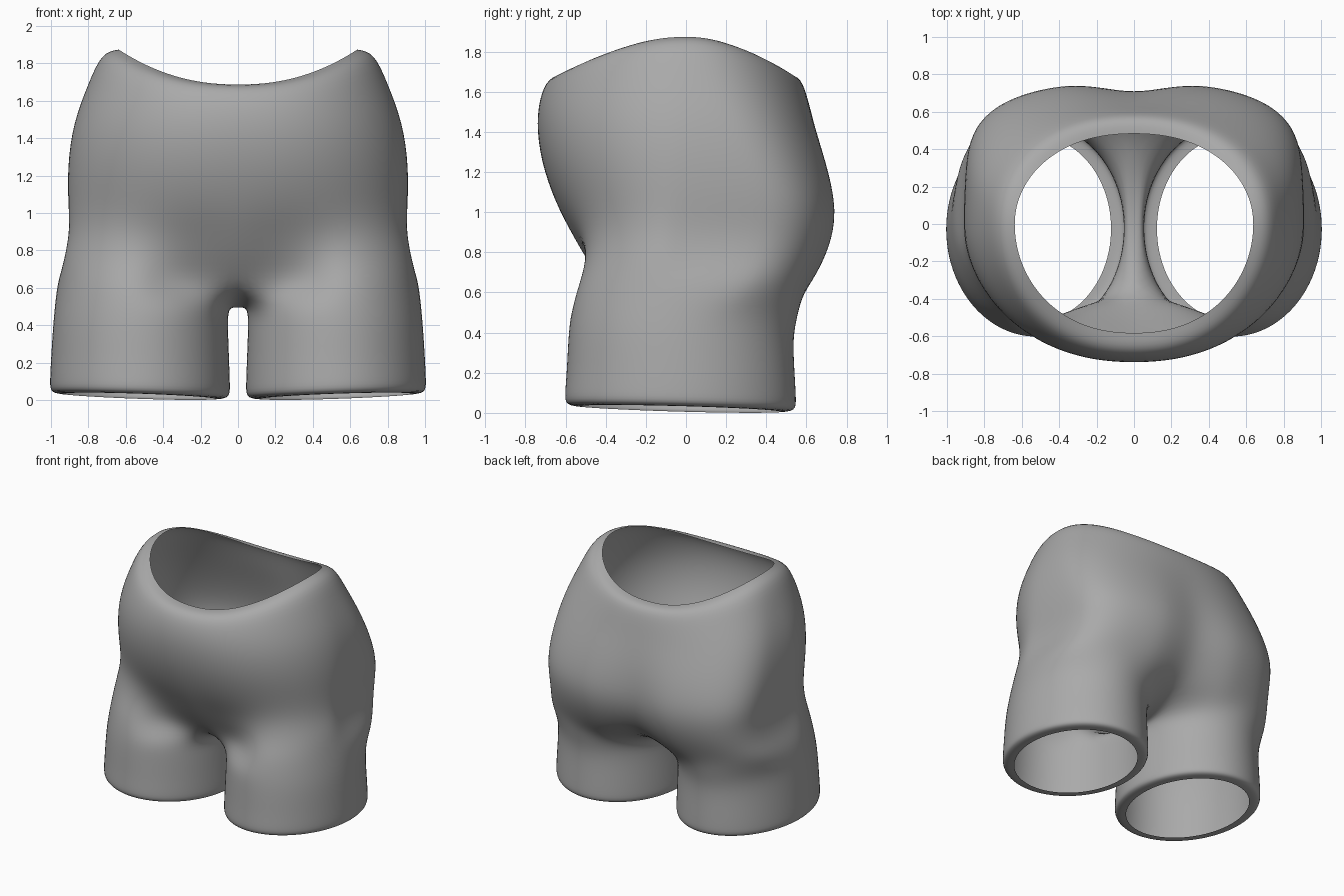
import bpy
import bmesh
from math import sin, cos, pi, exp, radians

cube = bpy.data.objects.get("Cube")
if cube:
    bpy.data.objects.remove(cube)

OUTER = 20   # segments from front centre round the hip to back centre
INNER = 4    # segments along the crotch
LOOP = OUTER + INNER

# Torso rings, top to bottom:
# height, half width, front, back, cleft, side lift, back roundness, thigh blend
TORSO = [
    (1.685, .64, .585, .485, 0, .19, 1, 0),
    (1.68, .73, .675, .565, 0, .18, .95, 0),
    (1.6, .8, .725, .6, 0, .1, .85, 0),
    (1.45, .885, .75, .645, .01, .03, .65, 0),
    (1.25, .915, .725, .72, .035, 0, .5, 0),
    (1.05, .91, .655, .772, .065, 0, .4, .05),
    (.9, .89, .58, .775, .085, 0, .38, .35),
    (.76, .91, .5, .735, .11, 0, .4, .7),
    (.62, .97, .4, .655, .16, .02, .45, 1),
]
# Leg rings, top to bottom: height, centre x, half width, front, back
LEG = [
    (.5, .517, .467, .58, .565),
    (.38, .522, .473, .592, .537),
    (.2, .524, .482, .6, .547),
    (.08, .524, .487, .61, .555),
    (.022, .524, .484, .607, .553),
    (.02, .523, .405, .525, .475),
]


def leg_point(j, z, cx, rx, front, back):
    """Point on an oval leg ring, with the hem gently tilted."""
    if j <= OUTER:
        a = radians(-60 + 300 * j / OUTER)
    else:
        a = radians(240 + 60 * (j - OUTER) / INNER)
    tilt = .014 * (sin(a) + cos(a)) if z < .1 else 0
    y = (back - front) / 2 - (front + back) / 2 * cos(a)
    return cx + rx * sin(a), y, z + tilt


def torso_point(j, z, width, front, back, cleft, lift, power, blend):
    """Point on the half torso ring, easing into the thigh lower down."""
    t = pi * j / OUTER
    s = 0 if j in (0, OUTER) else sin(t)
    x = width * s ** .9
    c = 0 if 2 * j == OUTER else cos(t)
    y = -front * c if c > 0 else back * abs(c) ** power
    if c < 0:
        y -= cleft * exp(-(x / .2) ** 2)
    w = blend * min(1, s * 1.6) * (1 if c > 0 else .25)
    lx, ly, _ = leg_point(j, z, .51, .455, .555, .57)
    return x + (lx - x) * w, y + (ly - y) * w, z + lift * s ** 2


def bridge(bm, upper, lower, closed):
    n = len(lower)
    for j in range(n if closed else n - 1):
        k = (j + 1) % n
        bm.faces.new((upper[j], lower[j], lower[k], upper[k]))


bm = bmesh.new()

# Torso half shell
rings = [[bm.verts.new(torso_point(j, *row)) for j in range(OUTER + 1)]
         for row in TORSO]
for upper, lower in zip(rings, rings[1:]):
    bridge(bm, upper, lower, False)

# Crotch saddle closes the lowest torso ring into a leg loop
join = rings[-1]
y_back, y_front = join[-1].co.y, join[0].co.y
for i in range(1, INNER):
    u = i / INNER
    join.append(bm.verts.new((0, y_back + (y_front - y_back) * u,
                              .48 + .14 * (2 * u - 1) ** 2)))

# Leg tube with the hem turned in
upper = join
for row in LEG:
    lower = [bm.verts.new(leg_point(j, *row)) for j in range(LOOP)]
    bridge(bm, upper, lower, True)
    upper = lower

for f in bm.faces:
    f.smooth = True
mesh = bpy.data.meshes.new("hips_and_thighs")
bm.to_mesh(mesh)
bm.free()
body = bpy.data.objects.new("hips_and_thighs", mesh)
bpy.context.collection.objects.link(body)

# Mirrored half, then smoothed
mirror = body.modifiers.new("mirror", 'MIRROR')
mirror.use_clip = True
mirror.merge_threshold = .002
smooth = body.modifiers.new("smooth", 'SUBSURF')
smooth.levels = smooth.render_levels = 2

# Plain grey
grey = bpy.data.materials.new("plain grey")
grey.use_nodes = True
colour = (.4, .4, .4, 1)
grey.diffuse_color = colour
grey.node_tree.nodes["Principled BSDF"].inputs["Base Color"].default_value = colour
mesh.materials.append(grey)
